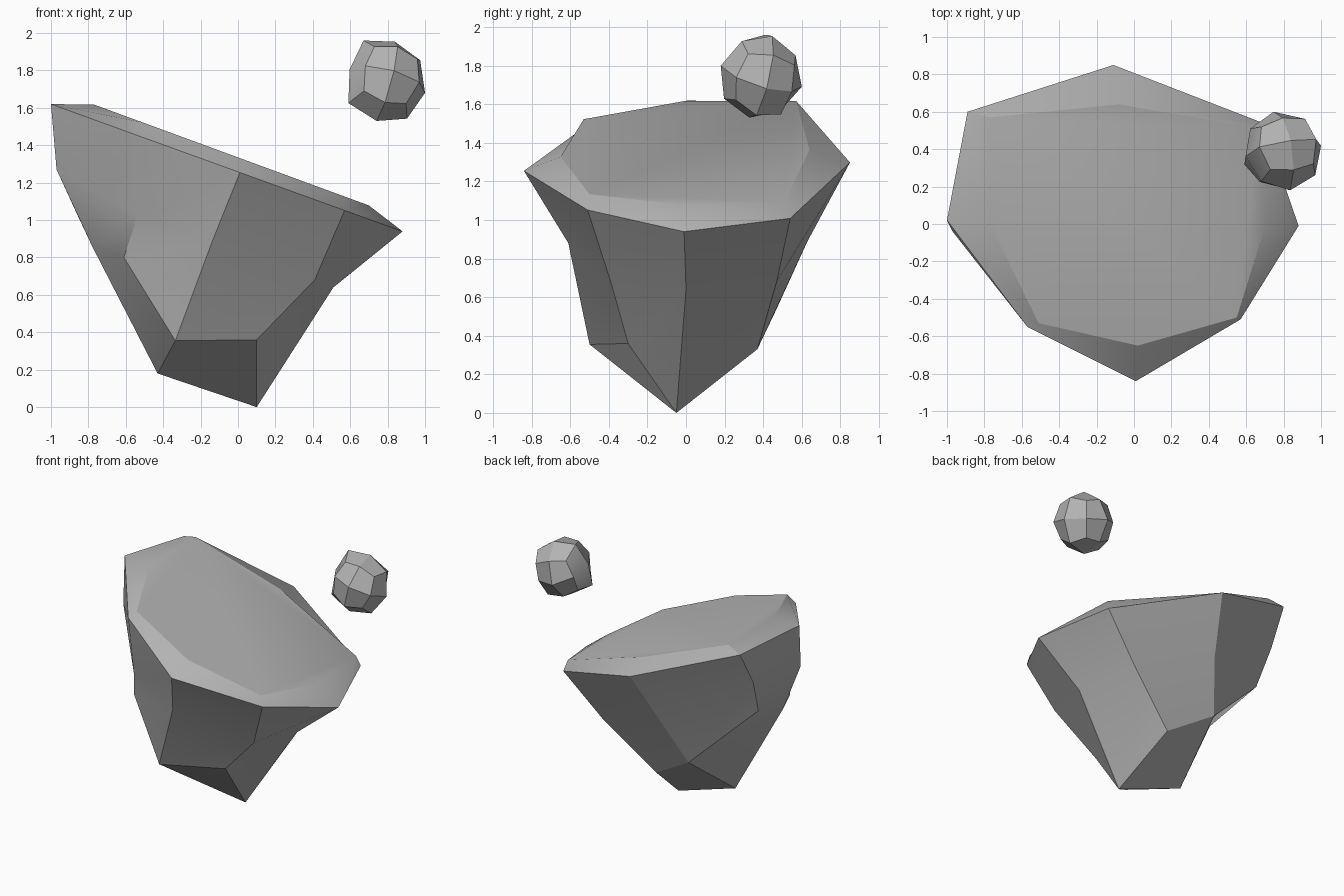
import bpy
import bmesh
import math
import random
from mathutils import Vector, Euler

default_cube = bpy.data.objects.get("Cube")
if default_cube:
    bpy.data.objects.remove(default_cube, do_unlink=True)

# One plain stone colour
stone = bpy.data.materials.new("stone_grey")
stone.use_nodes = True
colour = (0.45, 0.45, 0.45, 1)
stone.diffuse_color = colour
shader = next(n for n in stone.node_tree.nodes if n.type == "BSDF_PRINCIPLED")
shader.inputs["Base Color"].default_value = colour
shader.inputs["Roughness"].default_value = 0.9


def finish(bm, name):
    """Turn a bmesh into a shaded object with the stone material."""
    bmesh.ops.recalc_face_normals(bm, faces=bm.faces)
    mesh = bpy.data.meshes.new(name)
    bm.to_mesh(mesh)
    bm.free()
    mesh.materials.append(stone)
    obj = bpy.data.objects.new(name, mesh)
    bpy.context.collection.objects.link(obj)
    bpy.ops.object.select_all(action="DESELECT")
    obj.select_set(True)
    bpy.context.view_layer.objects.active = obj
    bpy.ops.object.shade_smooth_by_angle(angle=math.radians(30))
    return obj


def on_slope(outline, height, slope):
    """Lift a flat outline onto a plane that falls towards +x."""
    return [(x, y, height - slope * x) for x, y in outline]


def bridge(bm, upper, lower):
    """Join two rings of equal length with quads."""
    count = len(upper)
    for i in range(count):
        j = (i + 1) % count
        bm.faces.new((upper[i], upper[j], lower[j], lower[i]))


# Large boulder: rings from the sloping top down, each starting at +x
# and running right-front, front, left-front, left, left-back, back, right-back
top = on_slope([(.7, -.02), (.55, -.5), (.02, -.65), (-.51, -.53),
                (-.77, 0), (-.77, .57), (-.08, .64), (.67, .51)], 1.335, .367)
rim = on_slope([(.88, -.01), (.57, -.51), (.01, -.84), (-.57, -.55),
                (-1, .02), (-.89, .6), (-.11, .85), (.69, .54)], 1.258, .362)
waist = [(.51, 0, .64), (.41, -.39, .68), (-.14, -.61, .88), (-.535, -.53, 1.03),
         (-.97, -.04, 1.27), (-.9, .45, 1.31), (-.22, .63, .89), (.39, .47, .68)]
foot = [(.1, -.05, 0), (.1, -.3, .36), (-.335, -.5, .355), (-.61, -.42, .8),
        (-.78, -.09, .86), (-.86, .33, 1.03), (-.35, .47, .54), (0, .37, .33)]

bm = bmesh.new()
rings = [[bm.verts.new(p) for p in ring] for ring in (top, rim, waist, foot)]
bm.faces.new(rings[0])
for upper, lower in zip(rings, rings[1:]):
    bridge(bm, upper, lower)

# Four wedge faces close the underside around its low ridge end
keel = bm.verts.new((-.43, 0, .18))
base = rings[-1]
for i in range(0, 8, 2):
    bm.faces.new((base[i], base[i + 1], base[(i + 2) % 8], keel))
finish(bm, "boulder")

# Small floating rock: a rounded, slightly uneven cube fitted to its extents
random.seed(4)
bm = bmesh.new()
bmesh.ops.create_cube(bm, size=2)
bmesh.ops.subdivide_edges(bm, edges=bm.edges[:], cuts=1, use_grid_fill=True)
turn = Euler((math.radians(-14), math.radians(16), math.radians(8))).to_matrix()
for v in bm.verts:
    v.co = turn @ (v.co.normalized() * random.uniform(.96, 1.06))

# Pull the lower front-left corner out and the top into a blunt peak
for aim in (Vector((-.7, -.4, -.8)), Vector((-.25, -.2, 1))):
    corner = max(bm.verts, key=lambda v: v.co.dot(aim))
    corner.co *= 1.1

low = Vector((.59, .18, 1.53))
high = Vector((1, .6, 1.96))
for axis in range(3):
    values = [v.co[axis] for v in bm.verts]
    start, span = min(values), max(values) - min(values)
    for v in bm.verts:
        v.co[axis] = low[axis] + (v.co[axis] - start) / span * (high[axis] - low[axis])
finish(bm, "small_rock")
